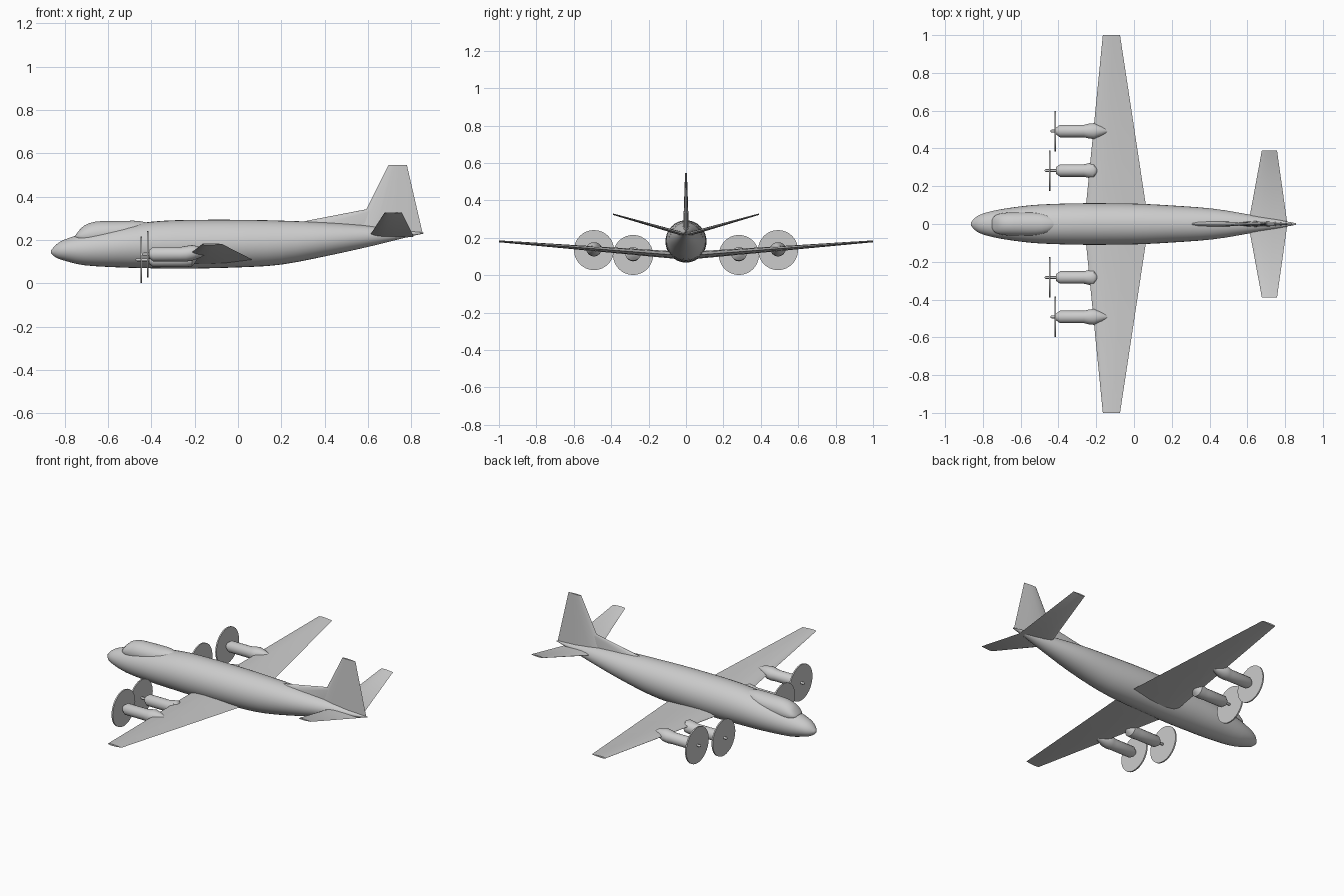
import bpy, bmesh, math

if "Cube" in bpy.data.objects:
    bpy.data.objects.remove(bpy.data.objects["Cube"])

grey = bpy.data.materials.new("light_grey")
grey.diffuse_color = (0.6, 0.6, 0.6, 1)
grey.use_nodes = True
grey.node_tree.nodes["Principled BSDF"].inputs["Base Color"].default_value = grey.diffuse_color


def loft(name, rings, angle=35):
    """Skin a list of equal-length point rings and cap both ends."""
    bm = bmesh.new()
    vs = [[bm.verts.new(p) for p in r] for r in rings]
    n = len(vs[0])
    for a, b in zip(vs, vs[1:]):
        for i in range(n):
            j = (i + 1) % n
            bm.faces.new((a[i], a[j], b[j], b[i]))
    bm.faces.new(vs[0])
    bm.faces.new(vs[-1])
    bmesh.ops.recalc_face_normals(bm, faces=bm.faces)
    me = bpy.data.meshes.new(name)
    bm.to_mesh(me)
    bm.free()
    me.materials.append(grey)
    me.shade_smooth()
    me.set_sharp_from_angle(angle=math.radians(angle))
    ob = bpy.data.objects.new(name, me)
    bpy.context.collection.objects.link(ob)
    return ob


def oval(x, zc, ry, rz, y=0, n=32):
    return [(x, y + ry * math.cos(2 * math.pi * i / n),
             zc + rz * math.sin(2 * math.pi * i / n)) for i in range(n)]


def foil(x0, x1, thick):
    """Streamlined section as (x, offset) pairs from leading to trailing edge."""
    prof = [(0.02, .28), (0.1, .75), (0.3, 1), (0.6, .75)]
    c, h = x1 - x0, thick / 2
    up = [(x0 + c * t, h * k) for t, k in prof]
    return [(x0, 0)] + up + [(x1, 0)] + [(x, -o) for x, o in reversed(up)]


def smooth_rows(rows, steps=3):
    """Catmull-Rom interpolation between table rows."""
    out = []
    for i in range(len(rows) - 1):
        p = [rows[max(i - 1, 0)], rows[i], rows[i + 1], rows[min(i + 2, len(rows) - 1)]]
        for s in range(steps):
            t = s / steps
            out.append([0.5 * (2 * b + (c - a) * t + (2 * a - 5 * b + 4 * c - d) * t * t
                               + (3 * b - a - 3 * c + d) * t ** 3)
                        for a, b, c, d in zip(*p)])
    return out + [list(rows[-1])]


# Fuselage: x, bottom z, top z, half width
body = [(-.863, .138, .152, .008), (-.84, .118, .178, .034), (-.8, .104, .202, .055),
        (-.71, .083, .23, .077), (-.55, .073, .263, .099), (-.4, .069, .284, .107),
        (-.25, .067, .292, .11), (0, .073, .293, .108), (.2, .086, .289, .098),
        (.42, .128, .28, .081), (.61, .17, .265, .05), (.72, .197, .25, .03),
        (.8, .217, .24, .015), (.858, .229, .234, .004)]
loft("fuselage", [oval(x, (a + b) / 2, w, (b - a) / 2) for x, a, b, w in smooth_rows(body)], 50)

# Cockpit canopy blister: x, centre z, half width, half height
canopy = [(-.752, .213, .02, .006), (-.74, .216, .042, .02), (-.71, .22, .055, .047),
          (-.66, .225, .061, .059), (-.6, .23, .062, .057), (-.52, .238, .06, .05),
          (-.46, .25, .048, .038), (-.41, .262, .02, .015)]
loft("cockpit_canopy", [oval(x, z, a, b) for x, z, a, b in smooth_rows(canopy, 2)], 60)

# Wing and V-angled tailplane, tip to tip
def span(name, tip, root):
    rings = []
    for y, (x0, x1, z, t) in ((-tip[0], tip[1]), (0, root), (tip[0], tip[1])):
        rings.append([(x, y, z + o) for x, o in foil(x0, x1, t)])
    loft(name, rings)

span("wing", (1.0, (-.165, -.074, .181, .010)), (-.264, .078, .103, .042))
span("tailplane", (.39, (.677, .757, .326, .008)), (.605, .812, .215, .022))

# Vertical fin and the long dorsal fillet ahead of it
def upright(name, sections):
    loft(name, [[(x, o, z) for x, o in foil(x0, x1, t)] for z, x0, x1, t in sections])

upright("tail_fin", [(.23, .537, .853, .032), (.546, .695, .78, .01)])
upright("dorsal_fillet", [(.265, .2, .78, .03), (.285, .3, .77, .026), (.341, .59, .77, .012)])

# Engines: nacelle, propeller shaft and spinning propeller disc
for side, s in (("left", -1), ("right", 1)):
    for place, y, z, end, px in (("inner", .283, .108, -.185, -.447),
                                 ("outer", .492, .134, -.13, -.417)):
        y *= s
        tag = f"{side}_{place}_"
        loft(tag + "nacelle", [oval(x, z + dz, a, b, y, 20) for x, dz, a, b in (
            (-.412, 0, .018, .018), (-.392, 0, .033, .033), (-.265, 0, .033, .033),
            (-.24, .002, .039, .036), (-.212, .006, .042, .036),
            ((end - .212) / 2, .01, .025, .024), (end, .012, .003, .003))], 40)
        loft(tag + "propeller_shaft", [oval(x, z, r, r, y, 12) for x, r in (
            (px - .026, .003), (px - .02, .007), (-.4, .007))])
        loft(tag + "propeller_disc", [oval(x, z, .107, .107, y, 32)
                                      for x in (px - .004, px + .004)])
